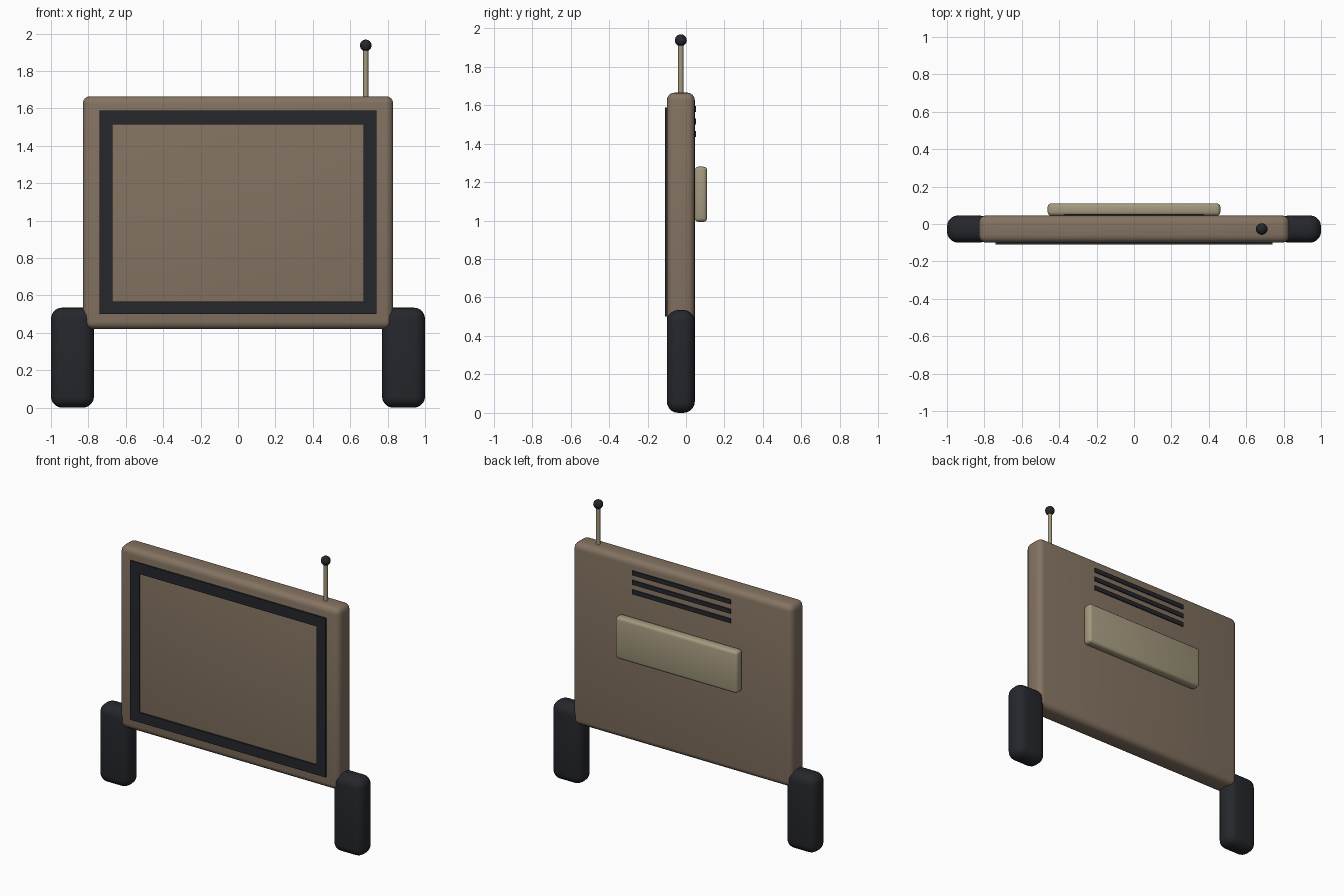
import bpy, bmesh
from mathutils import Matrix

if "Cube" in bpy.data.objects:
    bpy.data.objects.remove(bpy.data.objects["Cube"])


def material(name, rgb):
    m = bpy.data.materials.new(name)
    m.diffuse_color = (*rgb, 1)
    m.use_nodes = True
    m.node_tree.nodes["Principled BSDF"].inputs["Base Color"].default_value = m.diffuse_color
    return m


BROWN = material("brown_shell", (0.23, 0.17, 0.12))
DARK = material("dark_rubber", (0.018, 0.02, 0.025))
TAN = material("tan_metal", (0.37, 0.32, 0.21))


def finish(bm, name, mat, smooth=True):
    mesh = bpy.data.meshes.new(name)
    bm.to_mesh(mesh)
    bm.free()
    mesh.materials.append(mat)
    ob = bpy.data.objects.new(name, mesh)
    bpy.context.collection.objects.link(ob)
    if smooth:
        bpy.ops.object.select_all(action='DESELECT')
        ob.select_set(True)
        bpy.context.view_layer.objects.active = ob
        bpy.ops.object.shade_smooth_by_angle(angle=0.6)
    return ob


def box(name, x, y, z, mat, bevel=0.0, segments=4):
    """Box from (min, max) ranges, with optional rounded edges."""
    bm = bmesh.new()
    bmesh.ops.create_cube(bm, size=1)
    for v in bm.verts:
        v.co = [r[0] if c < 0 else r[1] for c, r in zip(v.co, (x, y, z))]
    if bevel:
        bmesh.ops.bevel(bm, geom=bm.edges[:], offset=bevel, segments=segments,
                        profile=0.5, affect='EDGES')
    return finish(bm, name, mat, bevel > 0)


DEPTH = (-0.1, 0.046)
MID_Y = sum(DEPTH) / 2

# Main shell
box("body", (-0.83, 0.83), DEPTH, (0.42, 1.665), BROWN, 0.04)

# Feet, either side of the shell
for side, x in (("left", (-1, -0.77)), ("right", (0.77, 1))):
    box(f"{side}_foot", x, DEPTH, (0, 0.535), DARK, 0.06, 5)

# Screen frame: full-width rails with stiles between them
FRAME_Y = (-0.11, -0.098)
for side, z in (("top", (1.515, 1.588)), ("bottom", (0.5, 0.567))):
    box(f"{side}_frame_bar", (-0.74, 0.74), FRAME_Y, z, DARK)
for side, x in (("left", (-0.74, -0.67)), ("right", (0.67, 0.74))):
    box(f"{side}_frame_bar", x, FRAME_Y, (0.567, 1.515), DARK)

# Back panel and vents
box("back_panel", (-0.462, 0.462), (0.044, 0.11), (0.993, 1.28), TAN, 0.02, 3)
for i in range(3):
    z = 1.45 + 0.065 * i
    box(f"vent_{i + 1}", (-0.372, 0.372), (0.04, 0.053), (z - 0.015, z + 0.015), DARK)

# Aerial with ball tip
bm = bmesh.new()
bmesh.ops.create_cone(bm, cap_ends=True, segments=16, radius1=0.0135, radius2=0.0135,
                      depth=0.31, matrix=Matrix.Translation((0.683, MID_Y, 1.785)))
finish(bm, "aerial_rod", TAN)
bm = bmesh.new()
bmesh.ops.create_uvsphere(bm, u_segments=20, v_segments=12, radius=0.031,
                          matrix=Matrix.Translation((0.683, MID_Y, 1.937)))
finish(bm, "aerial_tip", DARK)
